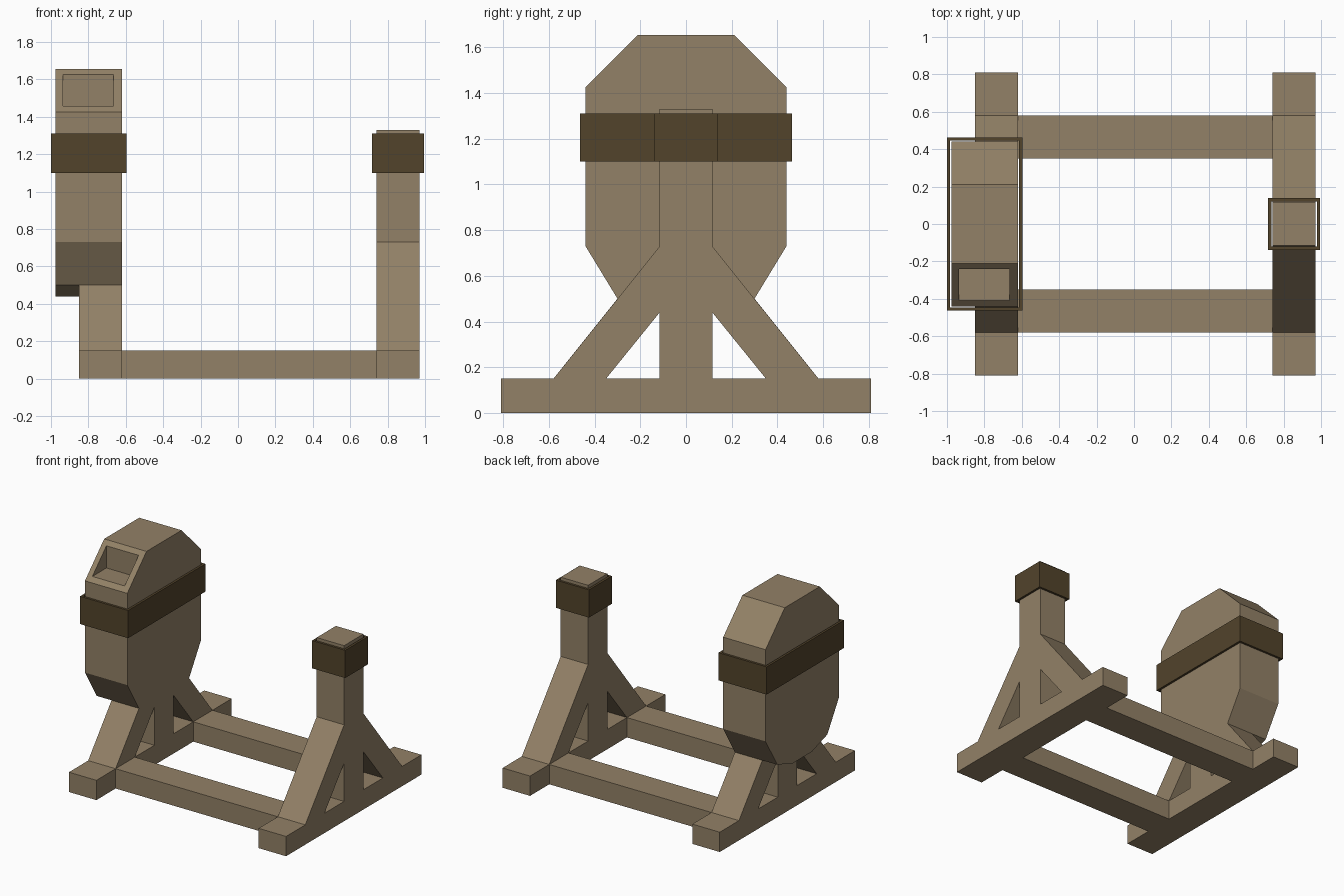
import bpy, bmesh

if "Cube" in bpy.data.objects:
    bpy.data.objects.remove(bpy.data.objects["Cube"])


def material(name, color):
    m = bpy.data.materials.new(name)
    m.diffuse_color = color
    m.use_nodes = True
    m.node_tree.nodes["Principled BSDF"].inputs["Base Color"].default_value = m.diffuse_color
    return m


WOOD = material("wood", (0.29, 0.22, 0.135, 1))
DARK = material("dark_band", (0.085, 0.057, 0.024, 1))


def finish(name, bm, mat):
    bmesh.ops.recalc_face_normals(bm, faces=bm.faces)
    me = bpy.data.meshes.new(name)
    bm.to_mesh(me)
    bm.free()
    me.materials.append(mat)
    ob = bpy.data.objects.new(name, me)
    bpy.context.collection.objects.link(ob)
    return ob


def slab(name, x0, x1, profile, mat=WOOD):
    """Extrude a (y, z) outline from x0 to x1."""
    bm = bmesh.new()
    face = bm.faces.new([bm.verts.new((x0, y, z)) for y, z in profile])
    ext = bmesh.ops.extrude_face_region(bm, geom=[face], use_keep_orig=True)
    for v in ext["geom"]:
        if isinstance(v, bmesh.types.BMVert):
            v.co.x = x1
    return finish(name, bm, mat)


def box(name, x0, x1, y0, y1, z0, z1):
    return slab(name, x0, x1, [(y0, z0), (y1, z0), (y1, z1), (y0, z1)])


def band(name, x0, x1, y, z0, z1, gap):
    """Strap around a body: outer walls plus narrow top and bottom lips."""
    bm = bmesh.new()
    bmesh.ops.create_cube(bm, size=1)
    for v in bm.verts:
        v.co = (x1 if v.co.x > 0 else x0, y if v.co.y > 0 else -y,
                z1 if v.co.z > 0 else z0)
    bm.normal_update()
    caps = [f for f in bm.faces if abs(f.normal.z) > 0.9]
    bmesh.ops.inset_individual(bm, faces=caps, thickness=gap)
    bmesh.ops.delete(bm, geom=caps, context="FACES")
    return finish(name, bm, DARK)


# Base: side rails and cross beams
P = 0.115
LEFT, RIGHT = (-0.85, -0.62), (0.74, 0.97)
for side, xs in (("left", LEFT), ("right", RIGHT)):
    box(side + "_rail", *xs, -0.81, 0.81, 0, 0.15)
for name, s in (("front", -1), ("back", 1)):
    y0, y1 = sorted((s * 0.35, s * 0.58))
    box(name + "_cross_beam", LEFT[1], RIGHT[0], y0, y1, 0, 0.15)
    # Diagonal braces; the left pair stop under the housing
    slab("right_brace_" + name, *RIGHT,
         [(s * 0.58, 0.15), (s * P, 0.73), (s * P, 0.44), (s * 0.35, 0.15)])
    slab("left_brace_" + name, *LEFT,
         [(s * 0.58, 0.15), (s * 0.30, 0.50), (s * P, 0.44), (s * 0.35, 0.15)])

# Upright posts
box("right_post", *RIGHT, -P, P, 0.15, 1.33)
box("left_post", *LEFT, -P, P, 0.15, 0.44)

# Tall housing on the left post
half = [(P, 0.44), (0.30, 0.50), (0.44, 0.73), (0.44, 1.425), (0.21, 1.655)]
housing = slab("housing", -0.975, -0.62, half + [(-y, z) for y, z in reversed(half)])

# Stepped pocket in the front slope
cutter = box("pocket_cutter", -0.935, -0.665, -0.7, -0.24, 1.457, 1.9)
cutter.hide_render = True
cutter.hide_viewport = True
cut = housing.modifiers.new("pocket", "BOOLEAN")
cut.operation = "DIFFERENCE"
cut.solver = "EXACT"
cut.object = cutter

# Dark straps
band("housing_band", -1.0, -0.597, 0.463, 1.10, 1.31, 0.024)
band("post_band", 0.717, 0.995, 0.138, 1.10, 1.31, 0.024)
